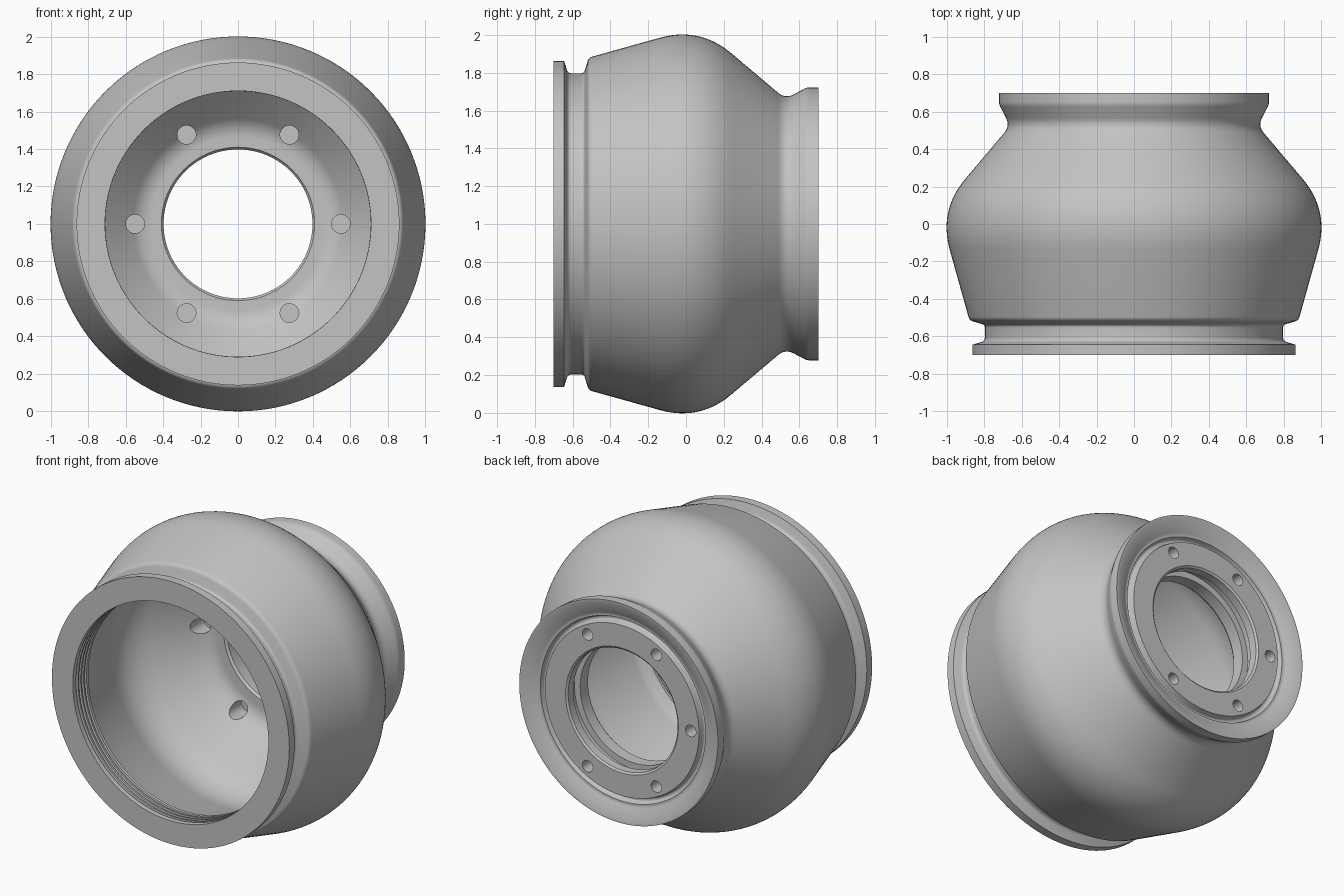
import bpy, bmesh, math
from mathutils import Vector, Matrix

cube = bpy.data.objects.get("Cube")
if cube:
    bpy.data.objects.remove(cube, do_unlink=True)

STEPS = 128

# One plain grey for the whole housing
grey = bpy.data.materials.new("grey metal")
grey.use_nodes = True
colour = (0.55, 0.55, 0.55, 1)
grey.diffuse_color = colour
grey.node_tree.nodes["Principled BSDF"].inputs["Base Color"].default_value = colour


def rounded(points, segments=10):
    """Round each (y, radius, tangent) corner of a closed profile."""
    out = []
    for i, (y, r, t) in enumerate(points):
        p = Vector((y, r))
        if t == 0:
            out.append(p)
            continue
        before = Vector(points[i - 1][:2])
        after = Vector(points[(i + 1) % len(points)][:2])
        a = p + (before - p).normalized() * t
        b = p + (after - p).normalized() * t
        n = segments if t < 0.1 else 2 * segments
        for k in range(n + 1):
            u = k / n
            out.append(a * (1 - u) ** 2 + p * 2 * u * (1 - u) + b * u ** 2)
    return out


def lathe(name, profile):
    """Revolve a closed profile around the y axis through z = 1."""
    bm = bmesh.new()
    verts = [bm.verts.new((p.y, p.x, 1)) for p in profile]
    edges = [bm.edges.new((verts[i - 1], v)) for i, v in enumerate(verts)]
    bmesh.ops.spin(bm, geom=verts + edges, cent=(0, 0, 1), axis=(0, 1, 0),
                   angle=math.tau, steps=STEPS, use_duplicate=False)
    bmesh.ops.remove_doubles(bm, verts=bm.verts, dist=0.0002)
    bmesh.ops.recalc_face_normals(bm, faces=bm.faces)
    return make(name, bm)


def make(name, bm):
    mesh = bpy.data.meshes.new(name)
    bm.to_mesh(mesh)
    bm.free()
    obj = bpy.data.objects.new(name, mesh)
    bpy.context.collection.objects.link(obj)
    mesh.materials.append(grey)
    return obj


# Outside: front flange, seal groove, belly, neck and rear flange
outside = [
    (-0.70, 0.863, 0), (-0.645, 0.863, 0), (-0.625, 0.797, 0.02),
    (-0.54, 0.797, 0.015), (-0.515, 0.88, 0.02), (0.073, 1.044, 0.22),
    (0.525, 0.662, 0.05), (0.64, 0.722, 0.015), (0.70, 0.722, 0),
]
# Rear recess: sloped lip, ring groove and bolt face
recess = [
    (0.70, 0.705, 0), (0.655, 0.615, 0.01), (0.655, 0.60, 0),
    (0.625, 0.59, 0.008), (0.625, 0.57, 0.008), (0.665, 0.56, 0),
]
# Bore with a seal groove
bore = [
    (0.665, 0.41, 0), (0.655, 0.398, 0), (0.60, 0.398, 0), (0.60, 0.44, 0),
    (0.53, 0.44, 0), (0.53, 0.398, 0), (0.45, 0.398, 0),
]
# Hollow belly, from the bore lip forward
cavity = [
    (0.435, 0.41, 0), (0.435, 0.52, 0.06), (0.07, 0.90, 0.18),
    (-0.50, 0.76, 0.03), (-0.54, 0.71, 0),
]
# Threaded front mouth
thread = []
for i in range(4):
    y = -0.56 - 0.03 * i
    thread += [(y, 0.71, 0), (y - 0.004, 0.735, 0), (y - 0.014, 0.735, 0), (y - 0.018, 0.71, 0)]
thread.append((-0.70, 0.711, 0))

housing = lathe("housing", rounded(outside + recess + bore + cavity + thread))


def drill(name, ring, radius, y0, y1):
    """Cut six blind holes spaced evenly around the axis."""
    bm = bmesh.new()
    for i in range(6):
        a = math.tau * i / 6
        place = Matrix.Translation((ring * math.cos(a), (y0 + y1) / 2, 1 + ring * math.sin(a)))
        bmesh.ops.create_cone(bm, cap_ends=True, segments=32, radius1=radius,
                              radius2=radius, depth=y1 - y0,
                              matrix=place @ Matrix.Rotation(math.pi / 2, 4, "X"))
    cutter = make(name, bm)
    cutter.hide_render = True
    mod = housing.modifiers.new(name, "BOOLEAN")
    mod.operation = "DIFFERENCE"
    mod.solver = "EXACT"
    mod.object = cutter
    bpy.context.view_layer.objects.active = housing
    bpy.ops.object.modifier_apply(modifier=name)
    bpy.data.objects.remove(cutter, do_unlink=True)


# Inner and rear bolt holes
drill("inner_bolt_holes", 0.55, 0.05, 0.30, 0.50)
drill("rear_bolt_holes", 0.50, 0.038, 0.58, 0.75)

# Smooth walls with crisp machined edges
bpy.ops.object.select_all(action="DESELECT")
housing.select_set(True)
bpy.context.view_layer.objects.active = housing
bpy.ops.object.shade_smooth_by_angle(angle=math.radians(28))
